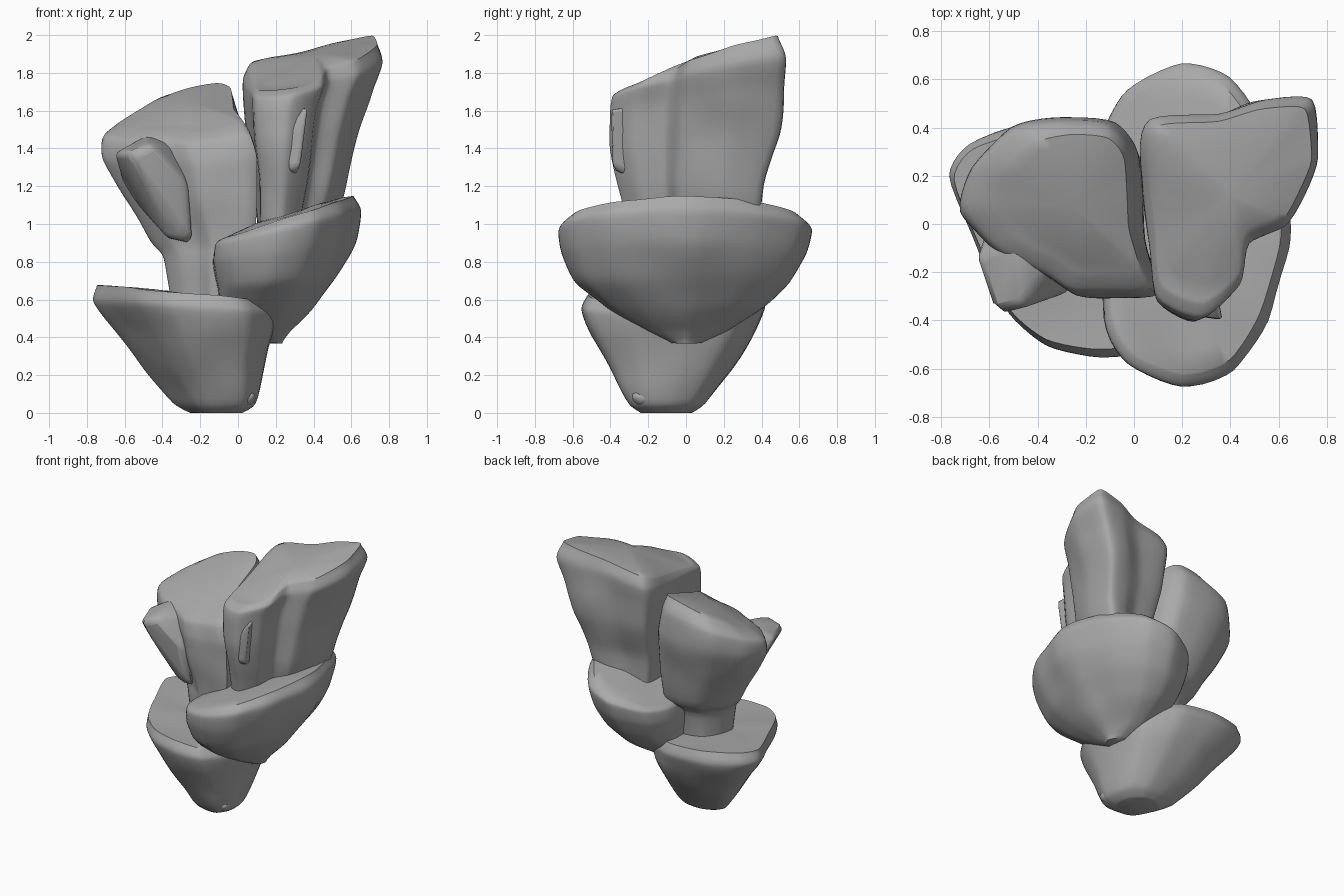
import bpy, bmesh, math
from mathutils import Vector, noise

cube = bpy.data.objects.get("Cube")
if cube:
    bpy.data.objects.remove(cube, do_unlink=True)

stone = bpy.data.materials.new("grey stone")
stone.use_nodes = True
grey = (0.4, 0.4, 0.4, 1)
stone.diffuse_color = grey
stone.node_tree.nodes["Principled BSDF"].inputs["Base Color"].default_value = grey


def finish(obj):
    """Give the part its material and smooth shading."""
    obj.data.materials.clear()
    obj.data.materials.append(stone)
    bpy.ops.object.select_all(action="DESELECT")
    obj.select_set(True)
    bpy.context.view_layer.objects.active = obj
    bpy.ops.object.shade_smooth_by_angle(angle=math.radians(50))


def new_object(name, bm):
    bmesh.ops.recalc_face_normals(bm, faces=bm.faces[:])
    mesh = bpy.data.meshes.new(name)
    bm.to_mesh(mesh)
    bm.free()
    obj = bpy.data.objects.new(name, mesh)
    bpy.context.collection.objects.link(obj)
    return obj


def smooth_path(points, steps, closed):
    """Curve through all points, with soft corners."""
    points = [Vector(p) for p in points]
    count = len(points)
    pick = (lambda i: points[i % count]) if closed else (lambda i: points[max(0, min(i, count - 1))])
    path = []
    for i in range(count if closed else count - 1):
        a, b, c, d = (pick(i + k) for k in (-1, 0, 1, 2))
        for s in range(steps):
            t = s / steps
            m, n = (c - a) * 0.35, (d - b) * 0.35
            path.append(b * (2 * t**3 - 3 * t**2 + 1) + c * (3 * t**2 - 2 * t**3)
                        + m * (t**3 - 2 * t**2 + t) + n * (t**3 - t**2))
    return path if closed else path + [points[-1]]


def rock(name, outline, sections, slope, dome=0.03, rough=0.012):
    """Loft a plan outline through sections (z, x range, y range), tilting towards the top."""
    plan = smooth_path(outline, 5, True)
    low = [min(p[k] for p in plan) for k in (0, 1)]
    size = [max(p[k] for p in plan) - low[k] for k in (0, 1)]
    levels = smooth_path(sections, 5, False)
    loops = []
    for i, (z, x0, x1, y0, y1) in enumerate(levels):
        tilt = (i / (len(levels) - 1)) ** 2
        loop = []
        for p in plan:
            u, v = (p.x - low[0]) / size[0], (p.y - low[1]) / size[1]
            x, y = x0 + u * (x1 - x0), y0 + v * (y1 - y0)
            lift = slope[0] * (u - 0.5) * (x1 - x0) + slope[1] * (v - 0.5) * (y1 - y0)
            loop.append(Vector((x, y, z + tilt * lift)))
        loops.append(loop)
    # Shrinking loops close the top with a shallow dome
    rim = loops[-1]
    centre = sum(rim, Vector()) / len(rim)
    for s in (0.85, 0.6, 0.3, 0.05):
        rise = Vector((0, 0, dome * (1 - s * s)))
        loops.append([centre + (p - centre) * s + rise for p in rim])
    bm = bmesh.new()
    rings = [[bm.verts.new(p) for p in loop] for loop in loops]
    n = len(plan)
    for a, b in zip(rings, rings[1:]):
        for i in range(n):
            j = (i + 1) % n
            bm.faces.new((a[i], a[j], b[j], b[i]))
    bm.faces.new(rings[0])
    bm.faces.new(rings[-1])
    # Gentle weathering
    bm.normal_update()
    shift = [v.normal * rough * noise.noise(v.co * 4) for v in bm.verts]
    for v, s in zip(bm.verts, shift):
        v.co += s
    finish(new_object(name, bm))


def shard(name, points, width):
    """A rounded convex chip spanning the given corners."""
    bm = bmesh.new()
    for p in points:
        bm.verts.new(p)
    bmesh.ops.convex_hull(bm, input=bm.verts[:])
    obj = new_object(name, bm)
    mod = obj.modifiers.new("round", "BEVEL")
    mod.width, mod.segments = width, 3
    finish(obj)


def lump(name, place, size):
    """A small weathered bump."""
    bm = bmesh.new()
    bmesh.ops.create_icosphere(bm, subdivisions=3, radius=1)
    for v in bm.verts:
        v.co *= 1 + 0.2 * noise.noise(v.co * 1.5 + Vector(place))
    obj = new_object(name, bm)
    obj.location, obj.scale = place, size
    finish(obj)


# Lower bowl-shaped rock
rock("lower_ledge",
     [(-.77, .2), (-.68, .34), (-.4, .42), (-.1, .4), (.12, .25), (.2, 0), (.19, -.3),
      (.06, -.52), (-.15, -.55), (-.36, -.51), (-.52, -.38), (-.65, -.1)],
     [(0, -.25, .02, -.24, .02), (.05, -.35, .09, -.3, .1), (.22, -.5, .13, -.39, .24),
      (.42, -.65, .18, -.5, .37), (.56, -.77, .2, -.55, .42), (.64, -.75, .16, -.52, .39)],
     (-.09, 0), 0)

# Left pillar with a narrow neck and a top falling away to the front
rock("left_pillar",
     [(-.72, .05), (-.67, .24), (-.5, .4), (-.3, .44), (-.08, .42), (.02, .3), (.04, -.05),
      (.1, -.28), (-.1, -.3), (-.24, -.29), (-.36, -.21), (-.57, -.11)],
     [(.55, -.36, .01, -.26, .18), (.82, -.39, .03, -.27, .21), (.92, -.46, .08, -.28, .32),
      (1.2, -.63, .1, -.3, .4), (1.38, -.72, .1, -.31, .44), (1.52, -.71, .06, -.28, .43),
      (1.6, -.57, .02, -.2, .37)],
     (.2, .4), .03)

# Upper bowl-shaped rock, fuller underneath
rock("upper_ledge",
     [(-.12, 0), (-.12, .38), (-.03, .56), (.2, .67), (.4, .61), (.55, .4), (.65, .1),
      (.65, -.1), (.56, -.4), (.42, -.61), (.2, -.67), (-.02, -.58), (-.12, -.4)],
     [(.37, .08, .24, -.08, .08), (.44, 0, .29, -.22, .22), (.56, -.09, .41, -.43, .41),
      (.69, -.11, .52, -.58, .55), (.85, -.13, .62, -.65, .64), (.98, -.12, .65, -.67, .67),
      (1.03, -.09, .61, -.62, .62)],
     (.33, 0))

# Right pillar with a front lobe set off by a notch
rock("right_pillar",
     [(.03, .25), (.07, .43), (.35, .46), (.55, .52), (.74, .52), (.77, .27), (.7, .08),
      (.63, -.03), (.48, -.1), (.44, -.28), (.28, -.41), (.1, -.33), (.07, -.1)],
     [(.95, .1, .49, -.3, .38), (1.2, .08, .57, -.36, .41), (1.45, .05, .64, -.4, .5),
      (1.65, .03, .71, -.4, .52), (1.77, .03, .77, -.38, .53), (1.84, .06, .74, -.31, .49)],
     (.2, .25), .04)

# Chips and bumps standing out of the faces
shard("left_pillar_shard",
      [(-.66, -.14, 1.38), (-.58, -.38, 1.37), (-.46, -.35, 1.43), (-.48, -.05, 1.48),
       (-.3, -.1, 1.42), (-.26, -.28, 1.2), (-.24, -.23, .89), (-.38, -.2, .92),
       (-.3, .05, .95), (-.6, .05, 1.17)], .04)
shard("right_pillar_ridge",
      [(.27, -.38, 1.28), (.33, -.39, 1.3), (.37, -.4, 1.62), (.31, -.37, 1.56),
       (.24, -.38, 1.42), (.3, -.2, 1.2), (.33, -.2, 1.65)], .03)
lump("lower_foot_lump", (.04, -.22, .09), (.06, .07, .05))
